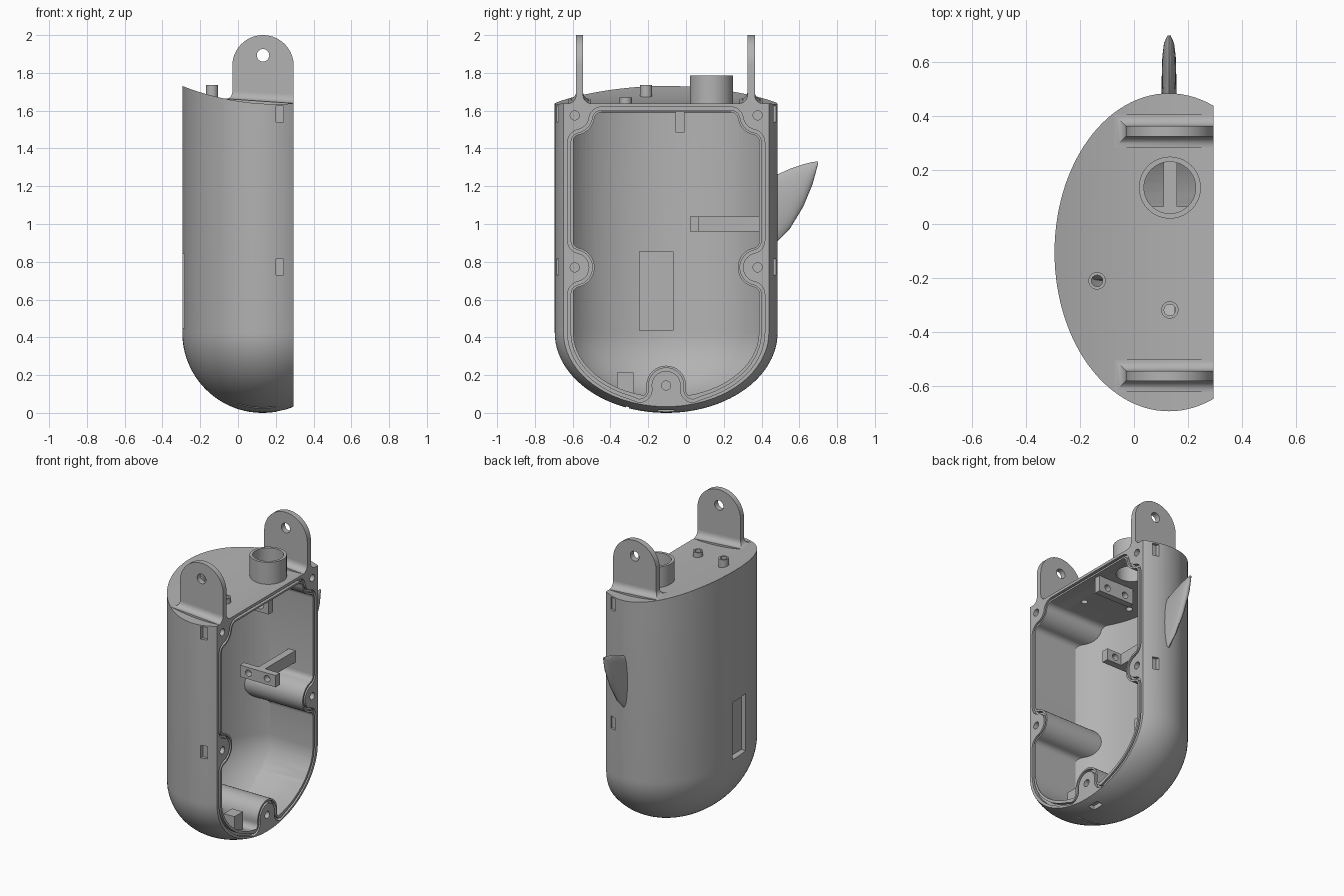
import bpy, bmesh, math
from mathutils import Vector, Matrix

if "Cube" in bpy.data.objects:
    bpy.data.objects.remove(bpy.data.objects["Cube"])

grey = bpy.data.materials.new("plain_grey")
grey.use_nodes = True
grey.diffuse_color = (0.45, 0.45, 0.45, 1)
grey.node_tree.nodes["Principled BSDF"].inputs["Base Color"].default_value = (0.45, 0.45, 0.45, 1)

XC, YC, ZC = 0.13, -0.105, 0.425      # centre of the rounded bottom
FACE = 0.295                          # plane of the open side


def finish(name, bm):
    bmesh.ops.recalc_face_normals(bm, faces=bm.faces)
    mesh = bpy.data.meshes.new(name)
    bm.to_mesh(mesh)
    bm.free()
    ob = bpy.data.objects.new(name, mesh)
    bpy.context.collection.objects.link(ob)
    mesh.materials.append(grey)
    return ob


def loft(name, rings):
    bm = bmesh.new()
    rows = [[bm.verts.new(p) for p in ring] for ring in rings]
    n = len(rows[0])
    for a, b in zip(rows, rows[1:]):
        for i in range(n):
            bm.faces.new((a[i], a[(i + 1) % n], b[(i + 1) % n], b[i]))
    bm.faces.new(rows[0])
    bm.faces.new(rows[-1])
    return finish(name, bm)


def prism(name, pts, axis, lo, hi):
    place = {"x": lambda p, h: (h, p[0], p[1]),
             "y": lambda p, h: (p[0], h, p[1])}[axis]
    return loft(name, [[place(p, h) for p in pts] for h in (lo, hi)])


def box(name, x0, x1, y0, y1, z0, z1):
    return prism(name, [(x0, z0), (x1, z0), (x1, z1), (x0, z1)], "y", y0, y1)


def rod(name, axis, centre, r, lo, hi):
    """Cylinder along an axis; centre holds the other two coordinates."""
    k = "xyz".index(axis)
    rings = []
    for h in (lo, hi):
        ring = []
        for i in range(40):
            a = math.tau * i / 40
            p = [centre[0] + r * math.cos(a), centre[1] + r * math.sin(a)]
            p.insert(k, h)
            ring.append(p)
        rings.append(ring)
    return loft(name, rings)


def boolean(ob, cutter, op="DIFFERENCE"):
    m = ob.modifiers.new("cut", "BOOLEAN")
    m.operation, m.object, m.solver = op, cutter, "EXACT"
    bpy.context.view_layer.update()
    dg = bpy.context.evaluated_depsgraph_get()
    mesh = bpy.data.meshes.new_from_object(ob.evaluated_get(dg))
    ob.modifiers.clear()
    ob.data = mesh
    bpy.data.objects.remove(cutter)


def roof(x):
    return 1.635 + 0.39 * (x - 0.2) ** 2


def capsule(name, inset):
    """Elliptical column with a rounded bottom, trimmed by the dished roof."""
    a, b, c = 0.425 - inset, 0.59 - inset, 0.425 - inset
    levels = [(math.sin(t), ZC - c * math.cos(t))
              for t in (math.radians(2 + 88 * i / 24) for i in range(25))]
    levels.append((1, 1.95))
    rings = [[(XC + a * s * math.cos(math.tau * i / 112),
               YC + b * s * math.sin(math.tau * i / 112), z) for i in range(112)]
             for s, z in levels]
    ob = loft(name, rings)
    end = FACE if inset == 0 else 0.5
    xs = [end + (-0.5 - end) * i / 28 for i in range(29)]
    side = [(-0.5, -0.2), (end, -0.2)] + [(x, roof(x) - inset) for x in xs]
    boolean(ob, prism("trim", side, "y", -1, 1), "INTERSECT")
    return ob


def arc(c, r, a, b, ccw, n):
    sweep = (b - a) % math.tau if ccw else -((a - b) % math.tau)
    return [c + r * Vector((math.cos(a + sweep * i / n), math.sin(a + sweep * i / n)))
            for i in range(n + 1)]


def angle(v):
    return math.atan2(v.y, v.x)


def boss_path(c, n1, n2, d1, d2, o):
    """Rounded boss outline that blends into the walls on both sides."""
    c, n1, n2 = Vector(c), Vector(n1), Vector(n2)
    r, f = 0.105 - o, 0.04 + o
    centres = []
    for n, d, s in ((n1, d1 + o, -1), (n2, d2 + o, 1)):
        t = Vector((n.y, -n.x))
        v = math.sqrt((r + f) ** 2 - (f - d) ** 2)
        centres.append(c + n * (f - d) + t * v * s)
    f1, f2 = centres
    return (arc(f1, f, angle(-n1), angle(c - f1), True, 6)
            + arc(c, r, angle(f1 - c), angle(f2 - c), False, 18)[1:-1]
            + arc(f2, f, angle(c - f2), angle(-n2), True, 6))


SIDE, TOP, MID, LOW = 0.484, 1.575, 0.77, 0.145
DOWN, UP, RIGHT, LEFT = (0, -1), (0, 1), (1, 0), (-1, 0)


def outline(o):
    """Opening in the (y, z) plane, grown outwards by o."""
    w = 0.494 + o
    yl, yr = YC - SIDE, YC + SIDE
    curve = [Vector((YC + w * math.cos(t), ZC + (0.35 + o) * math.sin(t)))
             for t in (math.pi * (1 + i / 40) for i in range(41))]
    return (boss_path((yr, TOP), LEFT, DOWN, 0.01, 0.017, o)
            + boss_path((yl, TOP), DOWN, RIGHT, 0.017, 0.01, o)
            + boss_path((yl, MID), RIGHT, RIGHT, 0.01, 0.01, o)
            + [p for p in curve if p.x < YC - 0.17]
            + boss_path((YC, LOW), UP, UP, 0.062, 0.062, o)
            + [p for p in curve if p.x > YC + 0.17]
            + boss_path((yr, MID), LEFT, LEFT, 0.01, 0.01, o))


# Hollow housing with bosses left standing in the cavity
body = capsule("housing", 0)
cavity = capsule("cavity", 0.045)
boolean(cavity, prism("opening", outline(0), "x", -0.6, 0.45), "INTERSECT")
boolean(body, cavity)

# Seal groove around the rim
groove = prism("groove", outline(0.028), "x", 0.272, 0.4)
boolean(groove, prism("groove_core", outline(0.012), "x", 0.2, 0.5))
boolean(body, groove)

# Screw holes
for y, z in [(YC + s * SIDE, h) for s in (-1, 1) for h in (TOP, MID)] + [(YC, LOW)]:
    boolean(body, rod("screw_hole", "x", (y, z), 0.024, 0.12, 0.4))

# Latch slots, drain slit and rear pocket
for z0 in (0.73, 1.54):
    boolean(body, box("slot", 0.2, 0.242, -0.8, -0.662, z0, z0 + 0.085))
    boolean(body, box("slot", 0.2, 0.242, 0.452, 0.8, z0, z0 + 0.085))
boolean(body, box("slot", 0.2, 0.242, YC - 0.042, YC + 0.042, -0.1, 0.035))
boolean(body, box("slit", 0.0, 0.2, -0.318, -0.303, -0.1, 0.1))
boolean(body, box("pocket", -0.5, -0.253, -0.235, -0.08, 0.45, 0.84))

# Roof openings for the neck and the two pegs
PEGS = [("rear_peg", (-0.137, -0.211), 1.735), ("side_peg", (0.133, -0.319), 1.67)]
NECK = (0.133, 0.135)
boolean(body, rod("neck_hole", "z", NECK, 0.096, 1.4, 1.9))
for _, c, _ in PEGS:
    boolean(body, rod("peg_hole", "z", c, 0.021, 1.5, 1.9))
parts = [body]

# Neck tube and pegs
for name, c, r, bore, top in ([("neck_tube", NECK, 0.115, 0.096, 1.785)]
                              + [(n, c, 0.032, 0.021, t) for n, c, t in PEGS]):
    tube = rod(name, "z", c, r, 1.61, top)
    boolean(tube, rod("bore", "z", c, bore, 1.4, 1.9))
    parts.append(tube)

# Hanging tabs with flared feet
for name, y0, y1 in (("front_tab", -0.582, -0.545), ("back_tab", 0.325, 0.364)):
    rad = 0.1625
    head = [(0.1325 + rad * math.cos(math.pi * i / 32), 2 - rad + rad * math.sin(math.pi * i / 32))
            for i in range(33)]
    tab = prism(name, head + [(-0.03, 1.62), (FACE, 1.62)], "y", y0, y1)
    boolean(tab, rod("eye", "y", (0.1325, 1.893), 0.033, -1, 1))
    rings = []
    for i in range(-1, 9):
        t = math.radians(max(i, 0) * 90 / 8)
        e = 0.042 * (1 - math.sin(t))
        h = 0.045 * (1 - math.cos(t)) if i >= 0 else -0.02
        rings.append([(x, y, roof(x) + h) for x, y in
                      ((-0.03 - e, y0 - e), (FACE, y0 - e), (FACE, y1 + e), (-0.03 - e, y1 + e))])
    parts += [tab, loft(name + "_foot", rings)]

# Inner brackets: drilled plates, an arm, a pad and a floor block
for name, y0, y1, z0, z1 in (("lower_plate", 0.02, 0.065, 0.96, 1.04),
                             ("upper_plate", -0.055, -0.008, 1.485, 1.61)):
    plate = box(name, 0.0, 0.27, y0, y1, z0, z1)
    for x in (0.065, 0.205):
        boolean(plate, rod("hole", "y", (x, z0 + 0.042), 0.022, -0.5, 0.5))
    parts.append(plate)
parts.append(box("bracket_arm", 0.11, 0.16, 0.06, 0.42, 0.96, 1.04))
parts.append(box("inner_pad", -0.253, -0.215, -0.25, -0.065, 0.435, 0.855))
parts.append(box("floor_block", 0.15, 0.23, -0.366, -0.277, 0.06, 0.215))

# Hooked fin on the back: y, lower z, upper z, half width
fin = [(0.44, 0.86, 1.255, 0.028), (0.49, 0.915, 1.265, 0.028), (0.55, 0.975, 1.292, 0.027),
       (0.62, 1.09, 1.316, 0.025), (0.67, 1.21, 1.328, 0.019), (0.70, 1.322, 1.332, 0.006)]
parts.append(loft("fin", [[(XC + w * math.cos(math.tau * i / 24), y,
                            (lo + hi) / 2 + (hi - lo) / 2 * math.sin(math.tau * i / 24))
                           for i in range(24)] for y, lo, hi, w in fin]))

# Smooth shading with sharp edges kept
bpy.ops.object.select_all(action="DESELECT")
for ob in parts:
    ob.select_set(True)
bpy.context.view_layer.objects.active = body
bpy.ops.object.shade_smooth_by_angle(angle=math.radians(30))
